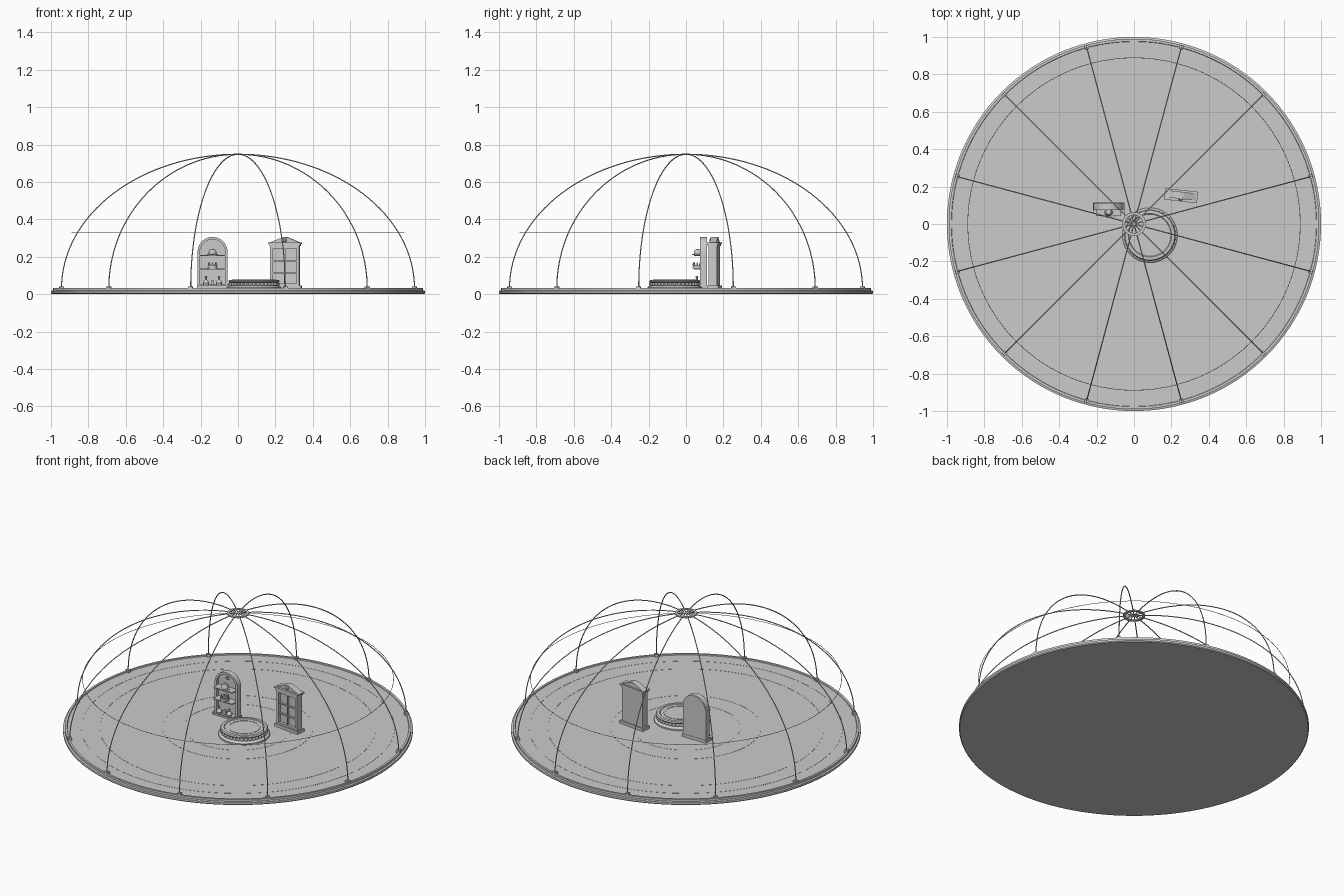
import bpy, bmesh, math
from math import sin, cos, pi, radians
from mathutils import Matrix, Vector

if "Cube" in bpy.data.objects:
    bpy.data.objects.remove(bpy.data.objects["Cube"])

FLOOR = 0.027


def finish(name, bm, mat=Matrix(), smooth=False):
    bmesh.ops.recalc_face_normals(bm, faces=bm.faces)
    bm.transform(mat)
    me = bpy.data.meshes.new(name)
    bm.to_mesh(me)
    bm.free()
    ob = bpy.data.objects.new(name, me)
    bpy.context.collection.objects.link(ob)
    if smooth:
        bpy.ops.object.select_all(action='DESELECT')
        ob.select_set(True)
        bpy.context.view_layer.objects.active = ob
        bpy.ops.object.shade_smooth_by_angle(angle=radians(35))
    return ob


def boxes(name, items, mat=Matrix()):
    """items: (x0, x1, y0, y1, z0, z1)"""
    bm = bmesh.new()
    for x0, x1, y0, y1, z0, z1 in items:
        m = Matrix.Translation(((x0 + x1) / 2, (y0 + y1) / 2, (z0 + z1) / 2)) @ \
            Matrix.Diagonal((x1 - x0, y1 - y0, z1 - z0, 1))
        bmesh.ops.create_cube(bm, size=1, matrix=m)
    return finish(name, bm, mat)


def lathe(name, profile, seg=32, mat=Matrix(), closed=False):
    bm = bmesh.new()
    vs = [bm.verts.new((r, 0, z)) for r, z in profile]
    pairs = list(zip(vs, vs[1:])) + ([(vs[-1], vs[0])] if closed else [])
    es = [bm.edges.new(p) for p in pairs]
    bmesh.ops.spin(bm, geom=vs + es, cent=(0, 0, 0), axis=(0, 0, 1), angle=2 * pi, steps=seg)
    bmesh.ops.remove_doubles(bm, verts=bm.verts, dist=1e-5)
    return finish(name, bm, mat, True)


def ring(name, r0, r1, z0, z1, seg=96, mat=Matrix()):
    return lathe(name, [(r0, z0), (r1, z0), (r1, z1), (r0, z1)], seg, mat, True)


def prism(name, pts, y0, y1, mat=Matrix(), smooth=False):
    """Outline in x-z extruded along y."""
    bm = bmesh.new()
    f = bm.faces.new([bm.verts.new((x, y0, z)) for x, z in pts])
    g = bmesh.ops.extrude_face_region(bm, geom=[f])['geom']
    bmesh.ops.translate(bm, vec=(0, y1 - y0, 0), verts=[v for v in g if isinstance(v, bmesh.types.BMVert)])
    return finish(name, bm, mat, smooth)


def tubes(name, paths, radius):
    cu = bpy.data.curves.new(name, 'CURVE')
    cu.dimensions = '3D'
    cu.bevel_depth, cu.bevel_resolution = radius, 2
    for pts, cyc in paths:
        s = cu.splines.new('POLY')
        s.points.add(len(pts) - 1)
        for p, c in zip(s.points, pts):
            p.co = (*c, 1)
        s.use_cyclic_u = cyc
    ob = bpy.data.objects.new(name, cu)
    bpy.context.collection.objects.link(ob)
    bpy.ops.object.select_all(action='DESELECT')
    ob.select_set(True)
    bpy.context.view_layer.objects.active = ob
    bpy.ops.object.convert(target='MESH')


T = Matrix.Translation

# round floor with stepped rim
lathe("floor_disc", [(0, 0), (0.995, 0), (1, 0.005), (1, 0.017), (0.99, 0.02), (0.99, 0.033),
                     (0.977, 0.033), (0.975, FLOOR), (0, FLOOR)], 128)
for r in (0.895, 0.79, 0.43, 0.31):
    ring("floor_inlay", r - 0.002, r + 0.002, FLOOR - 0.002, FLOOR + 0.001)

# open dome: six full arches give twelve ribs
arches = []
for k in range(6):
    a = radians(15 + 30 * k)
    arches.append(([(0.977 * cos(t) * cos(a), 0.977 * cos(t) * sin(a), 0.03 + 0.718 * sin(t))
                    for t in [pi * i / 64 for i in range(65)]], False))
tubes("dome_ribs", arches, 0.003)
tubes("dome_hoop", [([(0.889 * cos(t), 0.889 * sin(t), 0.331)
                      for t in [2 * pi * i / 96 for i in range(96)]], True)], 0.0015)
ring("dome_crown_ring", 0.048, 0.063, 0.743, 0.75, 48)
for k in range(12):
    boxes("rib_foot", [(0.966, 0.988, -0.011, 0.011, FLOOR, 0.042)],
          Matrix.Rotation(radians(15 + 30 * k), 4, 'Z'))

# round podium with beaded frieze
P = T((0.085, -0.06, 0))
lathe("podium", [(0, FLOOR), (0.147, FLOOR), (0.147, 0.036), (0.14, 0.042), (0.127, 0.045), (0.125, 0.06),
                 (0.135, 0.064), (0.137, 0.07), (0.132, 0.076), (0.116, 0.077), (0.112, 0.073), (0, 0.073)], 64, P)
ring("podium_top_inlay", 0.085, 0.092, 0.071, 0.075, 64, P)
bm = bmesh.new()
for k in range(36):
    a = 2 * pi * k / 36
    bmesh.ops.create_uvsphere(bm, u_segments=10, v_segments=6, radius=0.0085,
                              matrix=T((0.13 * cos(a), 0.13 * sin(a), 0.053)))
finish("podium_beads", bm, P, True)

# arched shelf niche
A = T((-0.136, 0, 0))


def arch(r, zc, z0):
    return [(-r, z0), (r, z0)] + [(r * cos(pi * i / 24), zc + r * sin(pi * i / 24)) for i in range(25)]


prism("niche_back", arch(0.078, 0.226, FLOOR), 0.094, 0.113, A, True)
out, inn = arch(0.08, 0.226, FLOOR)[2:], arch(0.067, 0.226, FLOOR)[2:]
prism("niche_frame", [(0.08, FLOOR)] + out + [(-0.08, FLOOR), (-0.067, FLOOR)] + inn[::-1] + [(0.067, FLOOR)],
      0.075, 0.111, A, True)
boxes("niche_plinth", [(-0.084, 0.084, 0.06, 0.115, FLOOR, 0.045)], A)
boxes("niche_shelves", [(-0.066, 0.066, 0.042, 0.096, z, z + 0.006) for z in (0.045, 0.132, 0.204)], A)
# keepsakes on the shelves
for x in (-0.035, 0.035):
    lathe("shelf_bottle", [(0, 0), (0.015, 0), (0.017, 0.008), (0.012, 0.02), (0.005, 0.027), (0.005, 0.038),
                           (0.008, 0.042), (0, 0.046)], 16, A @ T((x, 0.058, 0.051)))
boxes("shelf_jar", [(-0.009, 0.009, 0.055, 0.073, 0.051, 0.072)], A)
ring("shelf_crown_band", 0.019, 0.023, 0, 0.012, 24, A @ T((0, 0.06, 0.142)))
lathe("shelf_crown_base", [(0, 0), (0.026, 0), (0.026, 0.004), (0, 0.004)], 24, A @ T((0, 0.062, 0.138)))
bm = bmesh.new()
for k in range(8):
    a = 2 * pi * k / 8
    bmesh.ops.create_cone(bm, cap_ends=True, segments=6, radius1=0.006, radius2=0.001, depth=0.018,
                          matrix=T((0.021 * cos(a), 0.06 + 0.021 * sin(a), 0.162)))
finish("shelf_crown_points", bm, A)
lathe("shelf_dome", [(0, 0), (0.03, 0), (0.03, 0.003), (0.021, 0.005), (0.02, 0.017), (0.013, 0.028), (0, 0.032)],
      24, A @ T((0, 0.063, 0.21)))
prism("niche_star", [((0.012 if i % 2 == 0 else 0.005) * sin(pi * i / 5),
                      0.266 + (0.012 if i % 2 == 0 else 0.005) * cos(pi * i / 5)) for i in range(10)],
      0.086, 0.096, A)

# gabled display case, turned slightly
C = T((0.252, 0.152, 0)) @ Matrix.Rotation(radians(-6.5), 4, 'Z')
boxes("case_back", [(-0.076, 0.076, -0.006, 0.022, FLOOR, 0.262)], C)
boxes("case_frame", [(-0.078, -0.064, -0.023, 0.022, 0.045, 0.258), (0.064, 0.078, -0.023, 0.022, 0.045, 0.258),
                     (-0.064, 0.064, -0.023, 0, 0.244, 0.258), (-0.064, 0.064, -0.023, 0, 0.045, 0.056)], C)
boxes("case_bars", [(-0.003, 0.003, -0.018, 0, 0.05, 0.25)] +
      [(-0.066, 0.066, -0.018, 0, z - 0.003, z + 0.003) for z in (0.112, 0.176)], C)
boxes("case_plinth", [(-0.088, 0.088, -0.03, 0.03, FLOOR, 0.045)], C)
boxes("case_cornice", [(-0.082, 0.082, -0.027, 0.026, 0.257, 0.267),
                       (-0.088, 0.088, -0.031, 0.03, 0.267, 0.276)], C)
prism("case_gable", [(-0.08, 0.276), (0.08, 0.276), (0.012, 0.305), (-0.012, 0.305)], -0.018, 0.02, C)
lathe("case_roundel", [(0, 0), (0.011, 0), (0.011, 0.005), (0.006, 0.009), (0, 0.009)], 20,
      C @ T((0, -0.017, 0.289)) @ Matrix.Rotation(pi / 2, 4, 'X'))
